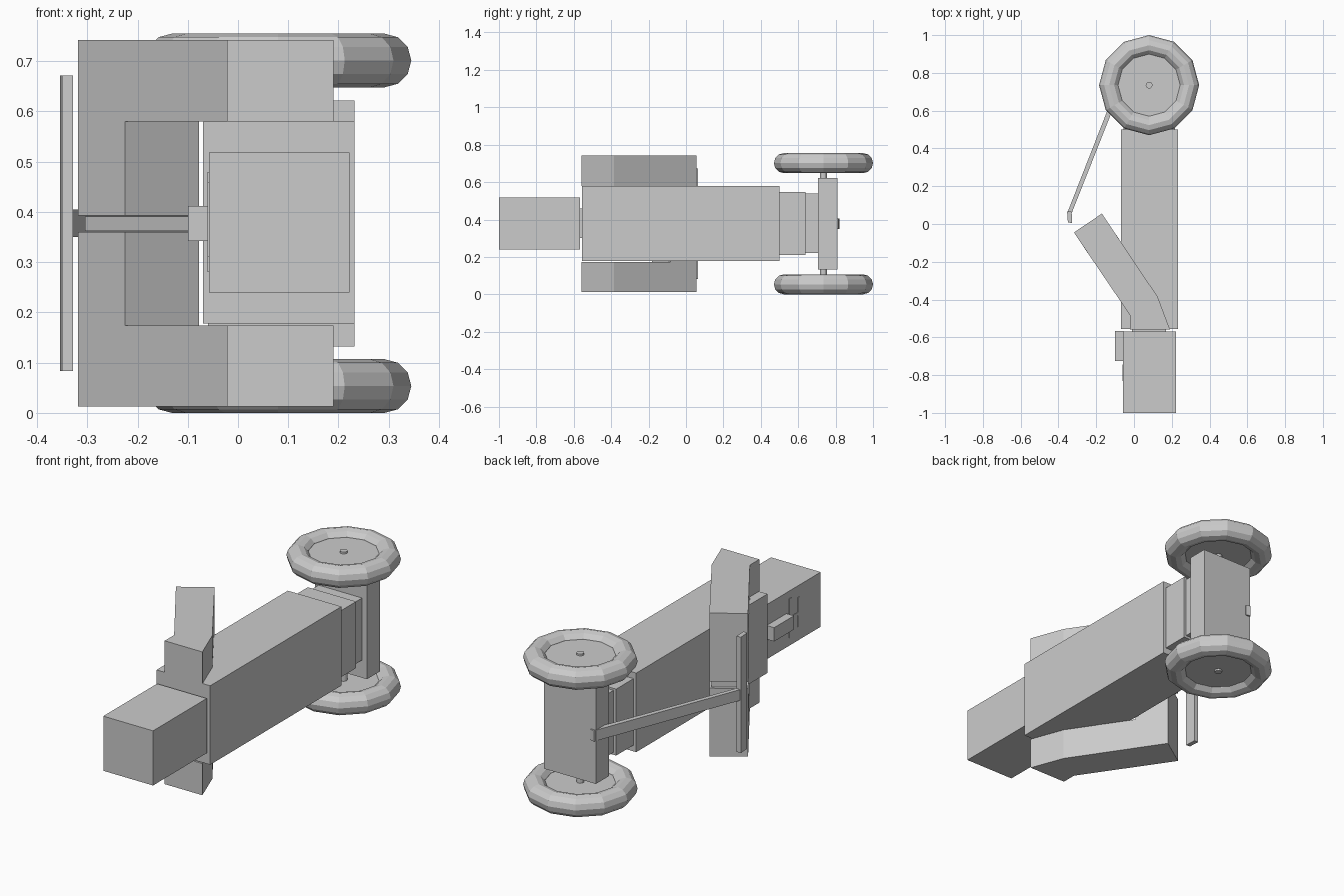
import bpy, bmesh, math

if "Cube" in bpy.data.objects:
    bpy.data.objects.remove(bpy.data.objects["Cube"])

MID = 0.3775  # height of the horizontal symmetry plane


def make(name, bm):
    bmesh.ops.recalc_face_normals(bm, faces=bm.faces[:])
    me = bpy.data.meshes.new(name)
    bm.to_mesh(me)
    bm.free()
    ob = bpy.data.objects.new(name, me)
    bpy.context.collection.objects.link(ob)
    return ob


def prism(name, pts, z0, z1):
    bm = bmesh.new()
    face = bm.faces.new([bm.verts.new((x, y, z0)) for x, y in pts])
    ext = bmesh.ops.extrude_face_region(bm, geom=[face])
    for v in ext["geom"]:
        if isinstance(v, bmesh.types.BMVert):
            v.co.z = z1
    return make(name, bm)


def box(name, x0, x1, y0, y1, z0, z1):
    return prism(name, [(x0, y0), (x1, y0), (x1, y1), (x0, y1)], z0, z1)


def cylinder(name, x, y, r, z0, z1, n=12):
    pts = [(x + r * math.sin(2 * math.pi * i / n), y + r * math.cos(2 * math.pi * i / n)) for i in range(n)]
    return prism(name, pts, z0, z1)


# Main body and front block with its neck
box("body", -0.07, 0.232, -0.555, 0.5, 0.178, 0.58)
box("front_block", -0.058, 0.222, -1.0, -0.568, 0.24, 0.518)
box("neck", -0.01, 0.17, -0.58, -0.55, 0.30, 0.46)

# Small fittings on the left of the front block
box("side_latch", -0.10, -0.055, -0.725, -0.566, 0.342, 0.412)
box("side_strip_front", -0.061, -0.055, -0.83, -0.815, 0.31, 0.46)
box("side_strip_rear", -0.061, -0.055, -0.76, -0.745, 0.28, 0.48)
box("side_strip_link", -0.061, -0.055, -0.83, -0.745, 0.37, 0.385)

# Rear steps and axle housing
box("rear_step_large", -0.055, 0.217, 0.49, 0.64, 0.21, 0.548)
box("rear_step_small", -0.04, 0.205, 0.63, 0.71, 0.222, 0.538)
box("axle_housing", -0.06, 0.232, 0.705, 0.81, 0.132, 0.622)

# Swept bracket: two cheeks joined by a split cross piece
cheek = [(-0.318, -0.045), (-0.17, 0.055), (0.125, -0.385), (0.19, -0.558), (-0.022, -0.558), (-0.022, -0.482)]
cross = [(-0.318, -0.045), (-0.17, 0.055), (-0.078, -0.082), (-0.225, -0.183)]
prism("bracket_cheek_lower", cheek, 0.013, 0.174)
prism("bracket_cheek_upper", cheek, 0.58, 0.742)
prism("bracket_cross_lower", cross, 0.174, 0.36)
prism("bracket_cross_upper", cross, 0.393, 0.58)
prism("bracket_rib", [(-0.305, -0.05), (-0.172, 0.04), (-0.05, -0.14), (-0.05, -0.432)], 0.362, 0.391)

# Wheels, hubs and axle
WX, WY = 0.08, 0.735
cylinder("axle", WX, WY, 0.018, 0.02, 0.735)
for side, zc in (("lower", 0.0535), ("upper", 2 * MID - 0.0535)):
    n, major, minor = 12, 0.2115, 0.0535
    bm = bmesh.new()
    rings = []
    for i in range(n):
        a = 2 * math.pi * i / n
        ring = []
        for j in range(n):
            b = 2 * math.pi * j / n
            r = major + minor * math.cos(b)
            ring.append(bm.verts.new((WX + r * math.sin(a), WY + r * math.cos(a), zc + minor * math.sin(b))))
        rings.append(ring)
    for i in range(n):
        p, q = rings[i], rings[(i + 1) % n]
        for j in range(n):
            k = (j + 1) % n
            bm.faces.new((p[j], q[j], q[k], p[k]))
    make("tyre_" + side, bm)
    cylinder("hub_" + side, WX, WY, 0.167, zc - 0.024, zc + 0.024)

# Diagonal rod with its upright end bar
prism("rod", [(-0.352, 0.062), (-0.328, 0.062), (-0.03, 0.815), (-0.055, 0.82)], 0.35, 0.405)
prism("end_bar", [(-0.354, 0.065), (-0.33, 0.065), (-0.328, 0.005), (-0.35, 0.008)], 0.083, 0.672)
